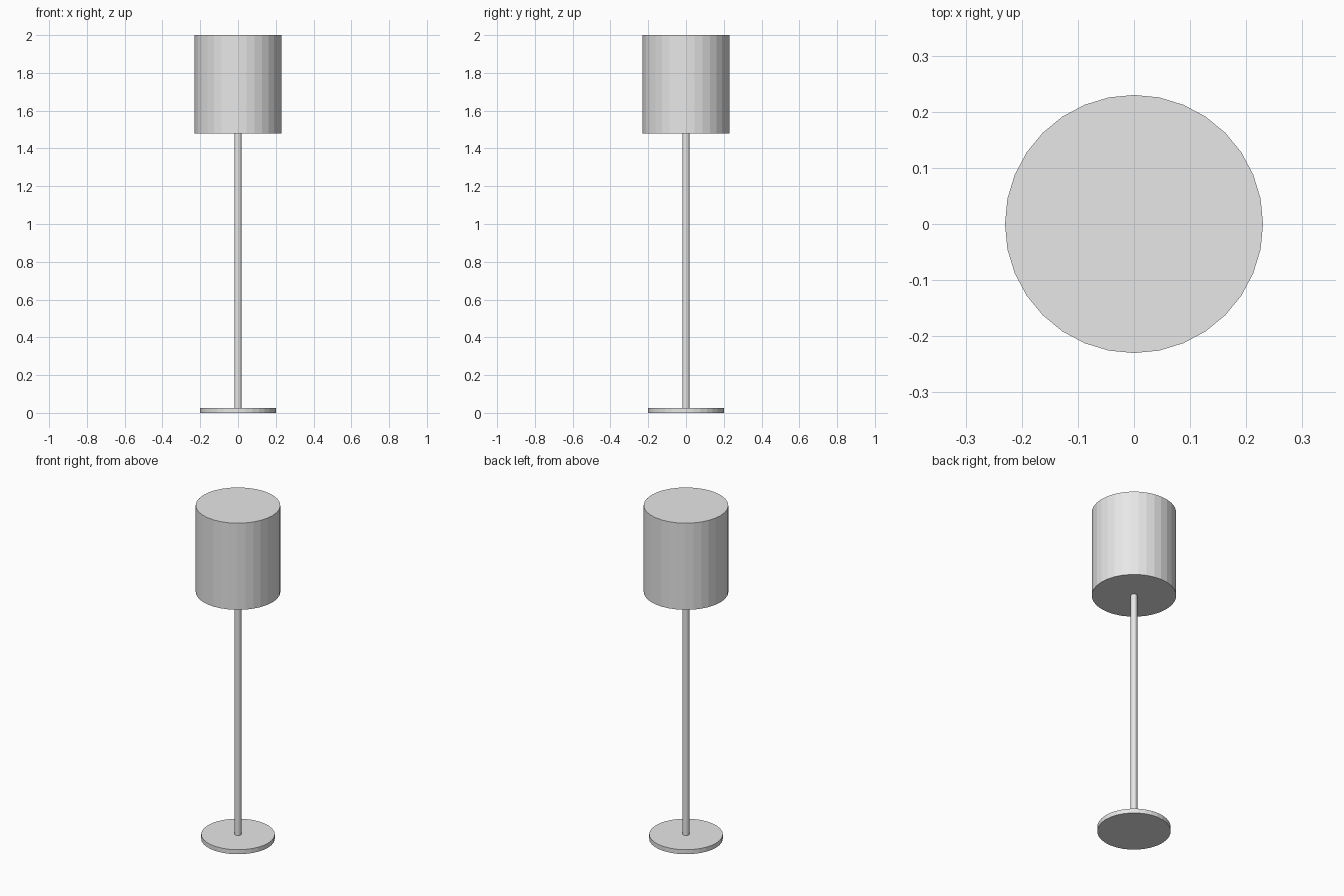
import bpy

cube = bpy.data.objects.get("Cube")
if cube:
    bpy.data.objects.remove(cube, do_unlink=True)

# One plain grey for the whole lamp
grey = bpy.data.materials.new("light_grey")
grey.use_nodes = True
colour = (0.8, 0.8, 0.8, 1.0)
grey.diffuse_color = colour
grey.node_tree.nodes["Principled BSDF"].inputs["Base Color"].default_value = colour


def cylinder(name, radius, bottom, top, sides=32):
    """Flat-shaded capped cylinder standing on the z axis."""
    bpy.ops.mesh.primitive_cylinder_add(
        vertices=sides, radius=radius, depth=top - bottom,
        location=(0, 0, (bottom + top) / 2))
    part = bpy.context.object
    part.name = name
    part.data.name = name
    part.data.materials.append(grey)
    return part


# Floor disc, slim pole and closed drum shade
cylinder("base", 0.2, 0.0, 0.027)
cylinder("pole", 0.018, 0.027, 1.48)
cylinder("shade", 0.23, 1.48, 2.0)
